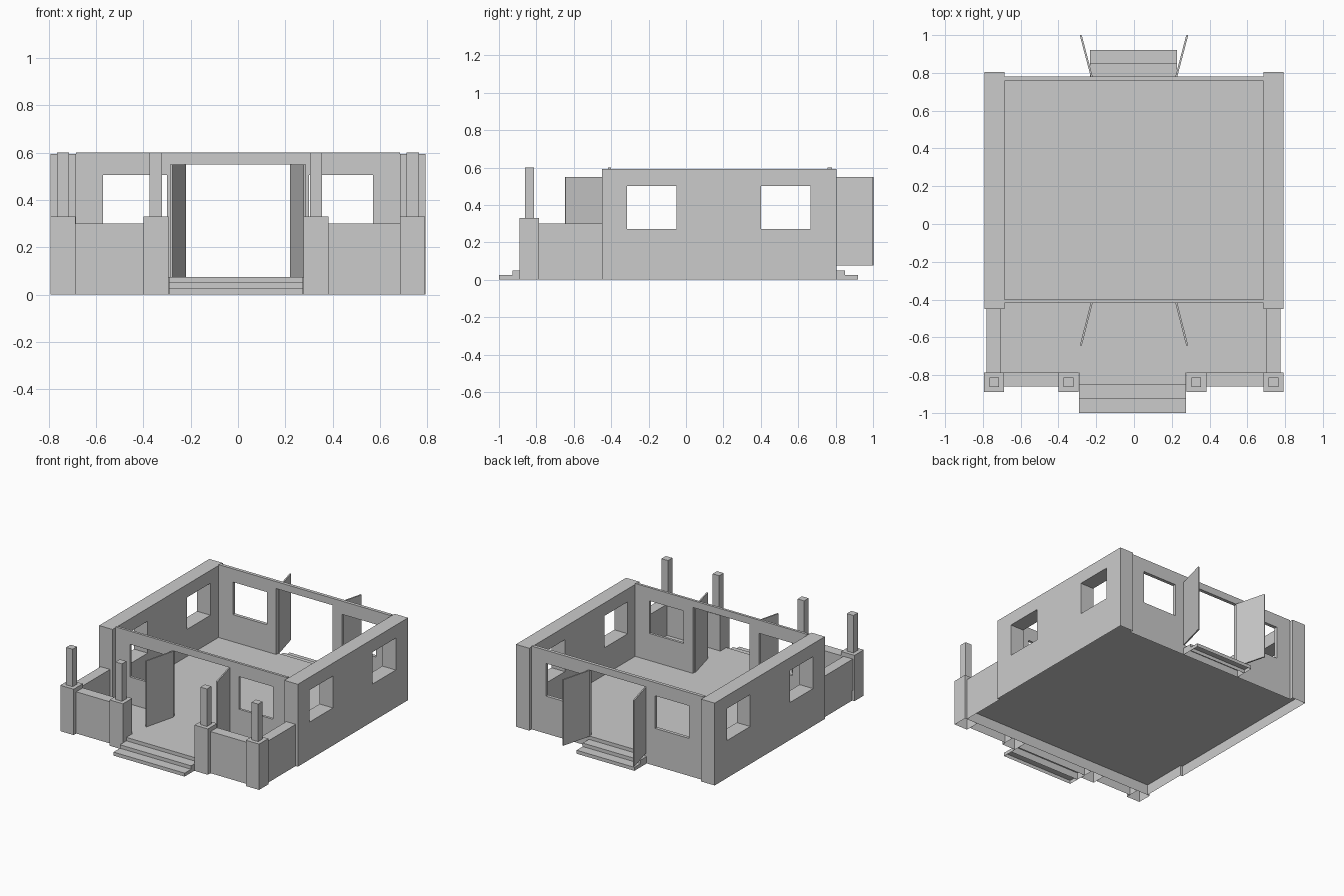
import bpy, bmesh, math
from mathutils import Vector

if "Cube" in bpy.data.objects:
    bpy.data.objects.remove(bpy.data.objects["Cube"])

FLOOR = 0.075
TOP = 0.597


def finish(name, bm):
    me = bpy.data.meshes.new(name)
    bm.to_mesh(me)
    bm.free()
    ob = bpy.data.objects.new(name, me)
    bpy.context.collection.objects.link(ob)
    return ob


def open_bottom(bm):
    """Normals out, then drop the hidden underside."""
    bmesh.ops.recalc_face_normals(bm, faces=bm.faces)
    low = min(v.co.z for v in bm.verts)
    under = [f for f in bm.faces if all(abs(v.co.z - low) < 1e-5 for v in f.verts)]
    bmesh.ops.delete(bm, geom=under, context='FACES')


def box(name, x0, x1, y0, y1, z0, z1):
    bm = bmesh.new()
    bmesh.ops.create_cube(bm, size=1)
    for v in bm.verts:
        v.co = ((x1 if v.co.x > 0 else x0), (y1 if v.co.y > 0 else y0),
                (z1 if v.co.z > 0 else z0))
    open_bottom(bm)
    return finish(name, bm)


def panel(name, place, thick, u0, u1, top, holes):
    """Wall drawn on a (u, z) grid with hole cells left out, then thickened."""
    us = sorted({u0, u1} | {h[i] for h in holes for i in (0, 1)})
    zs = sorted({FLOOR, top} | {h[i] for h in holes for i in (2, 3)})
    bm = bmesh.new()
    for a, b in zip(us, us[1:]):
        for c, d in zip(zs, zs[1:]):
            mu, mz = (a + b) / 2, (c + d) / 2
            if any(h[0] < mu < h[1] and h[2] < mz < h[3] for h in holes):
                continue
            bm.faces.new([bm.verts.new(place(u, z)) for u, z in
                          ((a, c), (b, c), (b, d), (a, d))])
    bmesh.ops.remove_doubles(bm, verts=bm.verts, dist=1e-5)
    ext = bmesh.ops.extrude_face_region(bm, geom=bm.faces[:], use_keep_orig=True)
    moved = [g for g in ext['geom'] if isinstance(g, bmesh.types.BMVert)]
    bmesh.ops.translate(bm, verts=moved, vec=Vector(thick))
    open_bottom(bm)
    bmesh.ops.dissolve_limit(bm, angle_limit=0.01, verts=bm.verts, edges=bm.edges)
    return finish(name, bm)


# hollow floor base following the wall footprint
half = [(0.685, 0.78), (0.685, 0.805), (0.792, 0.805), (0.792, -0.45),
        (0.775, -0.45), (0.775, -0.785)]
outline = half + [(-x, y) for x, y in reversed(half)]
bm = bmesh.new()
face = bm.faces.new([bm.verts.new((x, y, 0)) for x, y in outline])
ext = bmesh.ops.extrude_face_region(bm, geom=[face], use_keep_orig=True)
bmesh.ops.translate(bm, vec=(0, 0, FLOOR),
                    verts=[g for g in ext['geom'] if isinstance(g, bmesh.types.BMVert)])
open_bottom(bm)
finish("floor_base", bm)

# thick side walls with two windows each
side_windows = [(-0.315, -0.05, 0.27, 0.50), (0.40, 0.665, 0.27, 0.50)]
for name, s in (("left", -1), ("right", 1)):
    panel(f"{name}_wall", lambda u, z: (s * 0.685, u, z), (s * 0.107, 0, 0),
          -0.45, 0.805, 0.593, side_windows)

# thin front and back walls with a doorway between two windows
end_holes = [(-0.57, -0.30, 0.27, 0.505), (-0.225, 0.225, FLOOR, 0.55),
             (0.30, 0.57, 0.27, 0.505)]
for name, y, t in (("front", -0.418, 0.018), ("back", 0.756, 0.024)):
    panel(f"{name}_wall", lambda u, z: (u, y, z), (0, t, 0), -0.685, 0.685, TOP + 0.003, end_holes)

# double doors swung outward
for name, y0, y1 in (("front", -0.418, -0.645), ("back", 0.78, 1.0)):
    for side, s in (("left", -1), ("right", 1)):
        length = math.hypot(0.058, y1 - y0)
        bm = bmesh.new()
        bmesh.ops.create_cube(bm, size=1)
        bmesh.ops.scale(bm, vec=(0.01, length, 0.55 - FLOOR), verts=bm.verts)
        door = finish(f"{name}_{side}_door", bm)
        door.location = (s * 0.253, (y0 + y1) / 2, (0.55 + FLOOR) / 2)
        door.rotation_euler.z = math.atan2(-s * 0.058, y1 - y0) + (math.pi if y1 < y0 else 0)
        if y1 < y0:
            door.rotation_euler.z = math.atan2(s * 0.058, y0 - y1)

# porch pillars with slim posts
for i, x in enumerate((-0.74, -0.347, 0.33, 0.738)):
    box(f"porch_pillar_{i + 1}", x - 0.053, x + 0.053, -0.89, -0.785, 0, 0.33)
    box(f"porch_post_{i + 1}", x - 0.026, x + 0.026, -0.862, -0.812, 0.33, 0.60)

# low porch walls
for name, x0, x1 in (("left", -0.687, -0.40), ("right", 0.383, 0.685)):
    box(f"{name}_porch_front_wall", x0, x1, -0.86, -0.785, 0, 0.30)
for name, x0, x1 in (("left", -0.78, -0.705), ("right", 0.70, 0.775)):
    box(f"{name}_porch_side_wall", x0, x1, -0.785, -0.45, FLOOR, 0.30)

# front and back steps
for i, (y0, y1, z) in enumerate(((-0.853, -0.785, FLOOR), (-0.927, -0.853, 0.05),
                                 (-1.0, -0.927, 0.025))):
    box(f"front_step_{i + 1}", -0.292, 0.275, y0, y1, 0, z)
for i, (y0, y1, z) in enumerate(((0.78, 0.85, 0.05), (0.85, 0.92, 0.025))):
    box(f"back_step_{i + 1}", -0.233, 0.228, y0, y1, 0, z)
